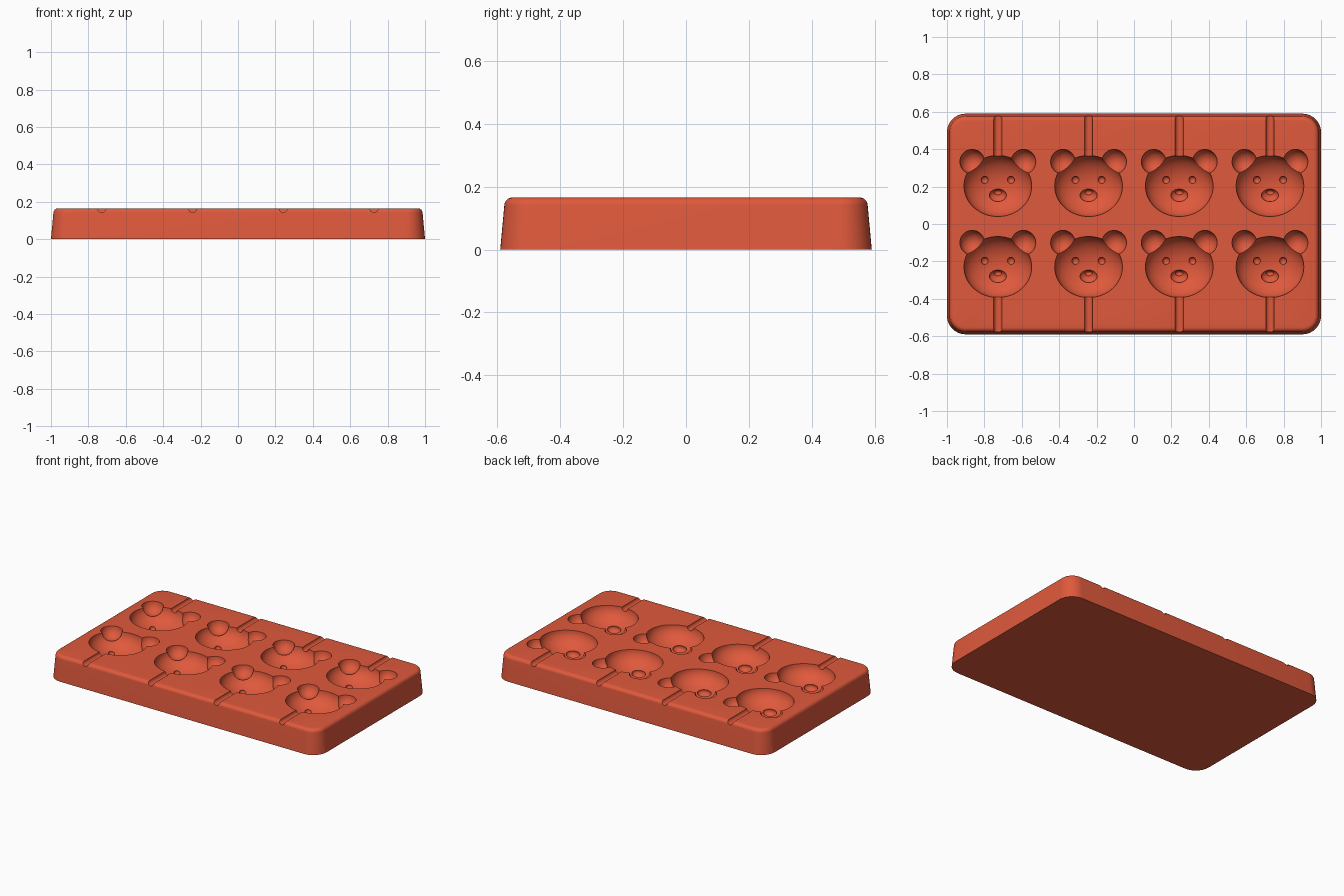
import bpy, bmesh, math
from mathutils import Matrix, Vector

cube = bpy.data.objects.get("Cube")
if cube:
    bpy.data.objects.remove(cube)

TOP = 0.165          # height of the tray's upper face
HEAD_DEPTH = 0.11    # depth of each face cavity

silicone = bpy.data.materials.new("coral_silicone")
silicone.use_nodes = True
color = (0.74, 0.10, 0.045, 1)
silicone.diffuse_color = color
silicone.node_tree.nodes["Principled BSDF"].inputs["Base Color"].default_value = color


def make_object(name, bm):
    bmesh.ops.recalc_face_normals(bm, faces=bm.faces)
    mesh = bpy.data.meshes.new(name)
    bm.to_mesh(mesh)
    bm.free()
    mesh.materials.append(silicone)
    obj = bpy.data.objects.new(name, mesh)
    bpy.context.collection.objects.link(obj)
    return obj


def ellipsoid(name, center, radii, segments=32):
    bm = bmesh.new()
    bmesh.ops.create_uvsphere(bm, u_segments=segments, v_segments=segments // 2, radius=1,
                              matrix=Matrix.LocRotScale(Vector(center), None, Vector(radii)))
    return make_object(name, bm)


def combine(target, tool, operation):
    """Apply one boolean and discard its tool."""
    mod = target.modifiers.new("cut", 'BOOLEAN')
    mod.operation, mod.object, mod.solver = operation, tool, 'EXACT'
    bpy.context.view_layer.update()
    graph = bpy.context.evaluated_depsgraph_get()
    mesh = bpy.data.meshes.new_from_object(target.evaluated_get(graph))
    target.modifiers.clear()
    target.data = mesh
    bpy.data.objects.remove(tool)


def rounded_loop(bm, inset, z):
    """Rounded rectangle, drawn in from the base outline."""
    radius, steps = 0.1 - inset, 10
    verts = []
    for quarter, (sx, sy) in enumerate([(1, 1), (-1, 1), (-1, -1), (1, -1)]):
        for i in range(steps + 1):
            a = (quarter + i / steps) * math.pi / 2
            verts.append(bm.verts.new((sx * 0.9 + radius * math.cos(a),
                                       sy * 0.49 + radius * math.sin(a), z)))
    return verts


# Tray body: tapered walls with a rounded upper rim
bm = bmesh.new()
sections = [(0, 0)]
rim = 0.025
for i in range(7):
    a = i / 6 * math.pi / 2
    sections.append((0.013 + rim * (1 - math.cos(a)), TOP - rim + rim * math.sin(a)))
loops = [rounded_loop(bm, inset, z) for inset, z in sections]
for low, high in zip(loops, loops[1:]):
    for i in range(len(low)):
        j = (i + 1) % len(low)
        bm.faces.new((low[i], low[j], high[j], high[i]))
bm.faces.new(loops[0][::-1])
bm.faces.new(loops[-1])
tray = make_object("mould_tray", bm)

# Bear face cavity tool: head, ears, eyes, muzzle and nose
bear = ellipsoid("bear_cavity", (0, 0, TOP), (0.181, 0.163, HEAD_DEPTH), 64)


def floor_z(x, y):
    return TOP - HEAD_DEPTH * math.sqrt(1 - (x / 0.181) ** 2 - (y / 0.163) ** 2)


parts = [ellipsoid("muzzle", (0, -0.05, floor_z(0, -0.05)), (0.046, 0.035, 0.028)),
         ellipsoid("nose", (0, -0.034, floor_z(0, -0.034) - 0.02), (0.021, 0.014, 0.018), 16)]
for side in (-1, 1):
    parts.append(ellipsoid("ear", (side * 0.137, 0.13, TOP), (0.066, 0.066, 0.066)))
    parts.append(ellipsoid("eye", (side * 0.07, 0.033, floor_z(0.07, 0.033)),
                           (0.02, 0.02, 0.02), 16))
for part in parts:
    combine(bear, part, 'UNION')

# Press the cavities and stick grooves into the tray
for row_y, edge in ((0.203, 1), (-0.23, -1)):
    for column in range(4):
        x = -0.728 + column * 0.485
        cavity = bear.copy()
        cavity.location = (x, row_y, 0)
        bpy.context.collection.objects.link(cavity)
        combine(tray, cavity, 'DIFFERENCE')

        start, end = row_y + edge * 0.12, edge * 0.7
        bm = bmesh.new()
        bmesh.ops.create_cone(bm, cap_ends=True, segments=24, radius1=0.022, radius2=0.022,
                              depth=abs(end - start),
                              matrix=Matrix.Translation((x, (start + end) / 2, TOP))
                              @ Matrix.Rotation(math.pi / 2, 4, 'X'))
        combine(tray, make_object("stick_groove", bm), 'DIFFERENCE')
bpy.data.objects.remove(bear)

# Smooth surfaces with crisp cavity edges
bpy.ops.object.select_all(action='DESELECT')
tray.select_set(True)
bpy.context.view_layer.objects.active = tray
bpy.ops.object.shade_smooth_by_angle(angle=math.radians(30))
